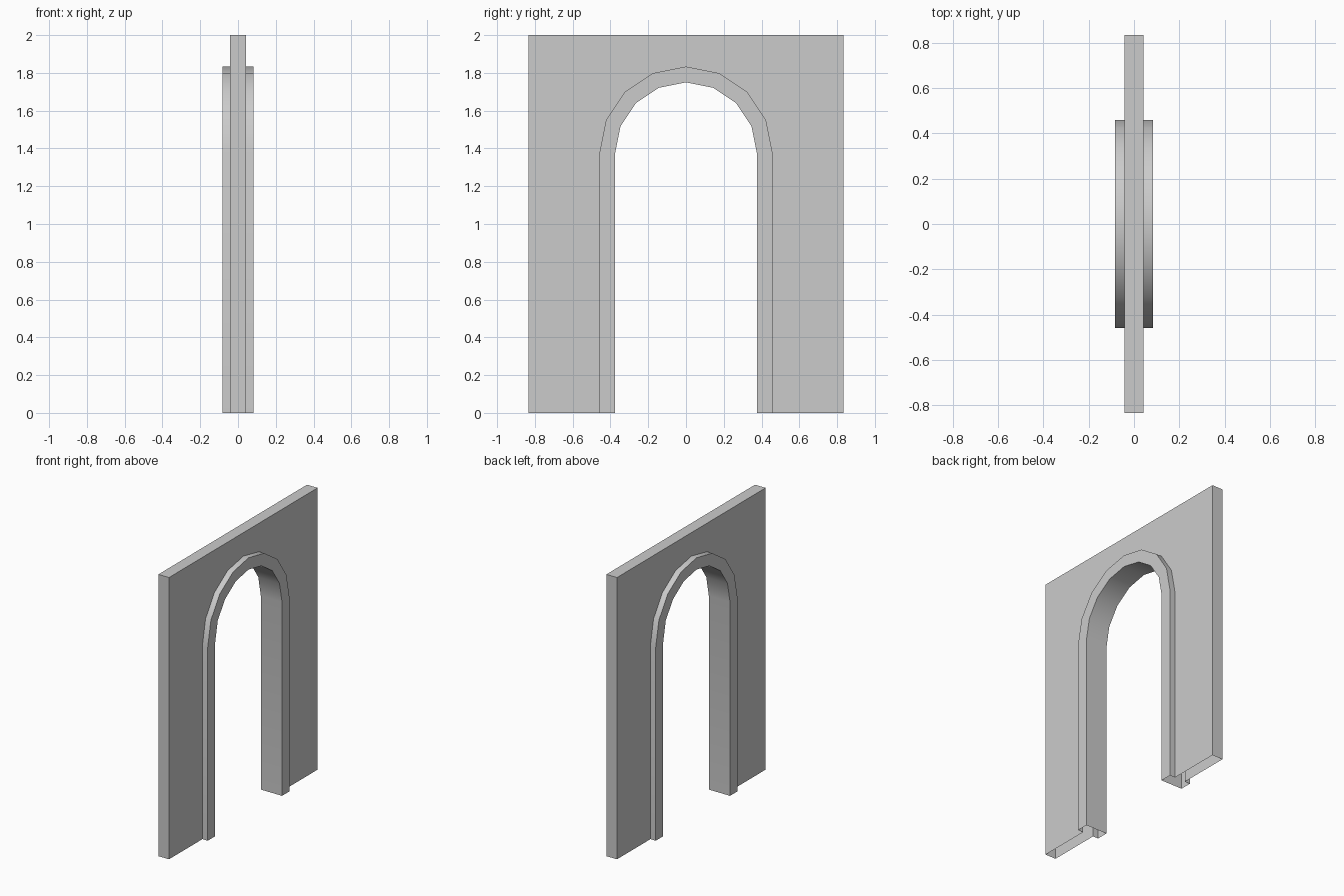
import bpy, bmesh
from math import sin, cos, pi

if "Cube" in bpy.data.objects:
    bpy.data.objects.remove(bpy.data.objects["Cube"])

U = 1 / 24                      # module the design is built on
HALF_WIDTH, HEIGHT = 20 * U, 2.0
WALL_X, TRIM_X = U, 2 * U       # half thicknesses
OUTER_R, INNER_R = 11 * U, 9 * U
SPRING_Z = 33 * U               # where the arch begins
SEGMENTS = 8


def arch(r):
    """Open (y, z) path: right foot, over the arch, left foot."""
    curve = [(r * cos(pi * i / SEGMENTS), SPRING_Z + r * sin(pi * i / SEGMENTS))
             for i in range(SEGMENTS + 1)]
    return [(r, 0)] + curve + [(-r, 0)]


def add_path(bm, path, x):
    return [bm.verts.new((x, y, z)) for y, z in path]


def bridge(bm, a, b):
    for j in range(len(a) - 1):
        bm.faces.new((a[j], a[j + 1], b[j + 1], b[j]))


def finish(bm, name):
    mesh = bpy.data.meshes.new(name)
    bm.to_mesh(mesh)
    bm.free()
    obj = bpy.data.objects.new(name, mesh)
    bpy.context.collection.objects.link(obj)
    bpy.ops.object.select_all(action='DESELECT')
    obj.select_set(True)
    bpy.context.view_layer.objects.active = obj
    bpy.ops.object.shade_smooth_by_angle(angle=pi / 6)
    return obj


# Wall: two sheets around the arch, closed at the sides and top, open below
bm = bmesh.new()
rim = [(HALF_WIDTH, 0), (HALF_WIDTH, HEIGHT), (-HALF_WIDTH, HEIGHT), (-HALF_WIDTH, 0)]
rims = []
for x in (-WALL_X, WALL_X):
    edge = add_path(bm, rim, x)
    hole = add_path(bm, arch(OUTER_R), x)
    loop = edge + hole[::-1]
    bm.faces.new(loop if x > 0 else loop[::-1])
    rims.append(edge)
bridge(bm, *rims)
finish(bm, "wall")

# Arch trim: raised band on both sides plus the opening's inner lining
bm = bmesh.new()
section = [(OUTER_R, WALL_X), (OUTER_R, TRIM_X), (INNER_R, TRIM_X),
           (INNER_R, -TRIM_X), (OUTER_R, -TRIM_X), (OUTER_R, -WALL_X)]
rings = [add_path(bm, arch(r), x) for r, x in section]
for a, b in zip(rings, rings[1:]):
    bridge(bm, a, b)
finish(bm, "arch_trim")
